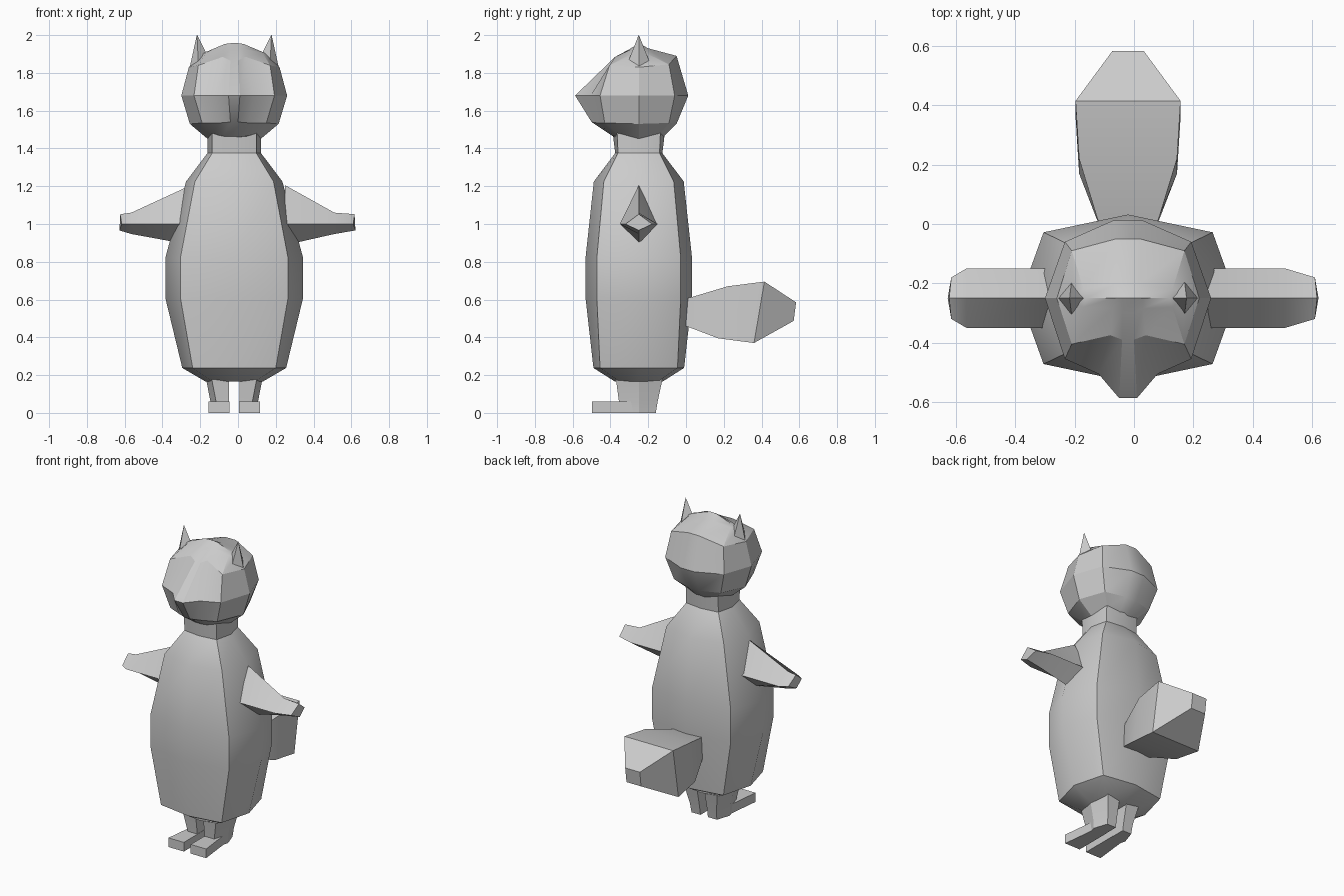
import bpy, bmesh, math
from mathutils import Vector

CX, CY = -0.02, -0.25      # axis of the body


def loft(name, rings, angle=28):
    """Skin a stack of equal-length point rings and cap both ends."""
    bm = bmesh.new()
    vs = [[bm.verts.new(p) for p in r] for r in rings]
    n = len(rings[0])
    for a, b in zip(vs, vs[1:]):
        for i in range(n):
            j = (i + 1) % n
            bm.faces.new((a[i], a[j], b[j], b[i]))
    bm.faces.new(vs[0])
    bm.faces.new(vs[-1])
    bmesh.ops.remove_doubles(bm, verts=bm.verts, dist=0.0005)
    bmesh.ops.recalc_face_normals(bm, faces=bm.faces)
    me = bpy.data.meshes.new(name)
    bm.to_mesh(me)
    bm.free()
    ob = bpy.data.objects.new(name, me)
    bpy.context.collection.objects.link(ob)
    bpy.ops.object.select_all(action='DESELECT')
    ob.select_set(True)
    bpy.context.view_layer.objects.active = ob
    bpy.ops.object.shade_smooth_by_angle(angle=math.radians(angle))
    return ob


def mirror_ring(half):
    """Half ring on +x (front to back) turned into a full ring."""
    right = [(CX + x, y, z) for x, y, z in half]
    left = [(CX - x, y, z) for x, y, z in reversed(half)]
    return right + left


# Body and neck: eight-sided rings (z, side half-width, corner x, corner y, front half-depth)
body = [(0.165, 0.15, 0.11, 0.10, 0.125), (0.238, 0.275, 0.22, 0.205, 0.24),
        (0.61, 0.365, 0.285, 0.222, 0.282), (0.82, 0.365, 0.285, 0.222, 0.282),
        (1.225, 0.255, 0.208, 0.185, 0.238), (1.375, 0.142, 0.117, 0.11, 0.125),
        (1.50, 0.142, 0.117, 0.115, 0.14)]
loft("body", [[(CX + x, CY + y, z) for x, y in
               ((0, -f), (c, -d), (s, 0), (c, d), (0, f), (-c, d), (-s, 0), (-c, -d))]
              for z, s, c, d, f in body], 35)

# Head: bottom, jaw, cheek line with muzzle, brow, crown ridge
head = [
    [(0.02, -0.38, 1.46), (0.06, -0.38, 1.465), (0.11, -0.36, 1.475),
     (0.14, -0.25, 1.45), (0.11, -0.14, 1.475), (0.03, -0.12, 1.46)],
    [(0.02, -0.50, 1.54), (0.08, -0.47, 1.535), (0.17, -0.43, 1.535),
     (0.235, -0.25, 1.53), (0.17, -0.09, 1.535), (0.04, -0.05, 1.53)],
    [(0.03, -0.587, 1.68), (0.10, -0.505, 1.68), (0.213, -0.455, 1.68),
     (0.28, -0.25, 1.68), (0.213, -0.06, 1.68), (0.05, 0.012, 1.68)],
    [(0.02, -0.39, 1.865), (0.06, -0.375, 1.885), (0.19, -0.405, 1.84),
     (0.24, -0.25, 1.83), (0.19, -0.09, 1.845), (0.04, -0.05, 1.89)],
    [(0.02, -0.30, 1.925), (0.05, -0.285, 1.928), (0.15, -0.28, 1.905),
     (0.18, -0.25, 1.90), (0.15, -0.22, 1.908), (0.04, -0.20, 1.93)],
    [(x, CY, z) for x, z in ((0.02, 1.957), (0.05, 1.953), (0.14, 1.915),
                             (0.18, 1.90), (0.14, 1.915), (0.02, 1.957))],
]
loft("head", [mirror_ring(h) for h in head], 25)

for s, side in ((-1, "left"), (1, "right")):
    # Ear: thin four-sided spike
    base = [(0.24, 0, 1.81), (0.19, -0.06, 1.85), (0.145, 0, 1.90), (0.19, 0.06, 1.85)]
    tip = (CX + s * 0.197, CY, 2.0)
    loft(side + "_ear", [[(CX + s * x, CY + y, z) for x, y, z in base],
                         [Vector(tip) + Vector((a * .001, b * .001, 0))
                          for a, b in ((s, 0), (0, -1), (-s, 0), (0, 1))]])

    # Arm: diamond section tapering to a blunt hand (x top, x mid, x bottom, half-depth, z top, z bottom)
    mx, tx = (0.565, 0.628) if s < 0 else (0.51, 0.622)
    arm = [(0.25, 0.25, 0.28, 0.10, 1.205, 0.895), (mx, mx, mx, 0.10, 1.06, 0.947),
           (tx - 0.005, tx - 0.012, tx, 0.07, 1.052, 0.966)]
    loft(side + "_arm", [[(s * a, CY, t), (s * m, CY - d, 1.0), (s * b, CY, u), (s * m, CY + d, 1.0)]
                         for a, m, b, d, t, u in arm])

    # Leg: five-sided, flat on the inner side (z, outer x, front y, back y)
    leg = [(0.0, 0.122, -0.35, -0.16), (0.06, 0.126, -0.355, -0.15), (0.21, 0.155, -0.375, -0.118)]
    loft(side + "_leg", [[(CX + s * x, y, z) for x, y in
                          ((0.027, f), (o - 0.03, f), (o, CY), (o - 0.03, b), (0.027, b))]
                         for z, o, f, b in leg])

    # Foot: flat block reaching forward
    loft(side + "_foot", [[(CX + s * x, y, z) for x, z in ((0.025, 0), (o, 0), (o, 0.06), (0.025, 0.06))]
                          for y, o in ((-0.497, 0.137), (-0.35, 0.12), (-0.25, 0.11))])

# Tail: rectangular section, wide and blunt (top y, top z, bottom y, bottom z, half-width)
tail = [(-0.02, 0.60, -0.02, 0.465, 0.09), (0.03, 0.613, 0.02, 0.452, 0.107),
        (0.22, 0.67, 0.17, 0.395, 0.165), (0.415, 0.695, 0.36, 0.37, 0.177),
        (0.583, 0.585, 0.57, 0.487, 0.053)]
loft("tail", [[(CX - w, a, t), (CX + w, a, t), (CX + w, b, u), (CX - w, b, u)]
              for a, t, b, u, w in tail], 35)
